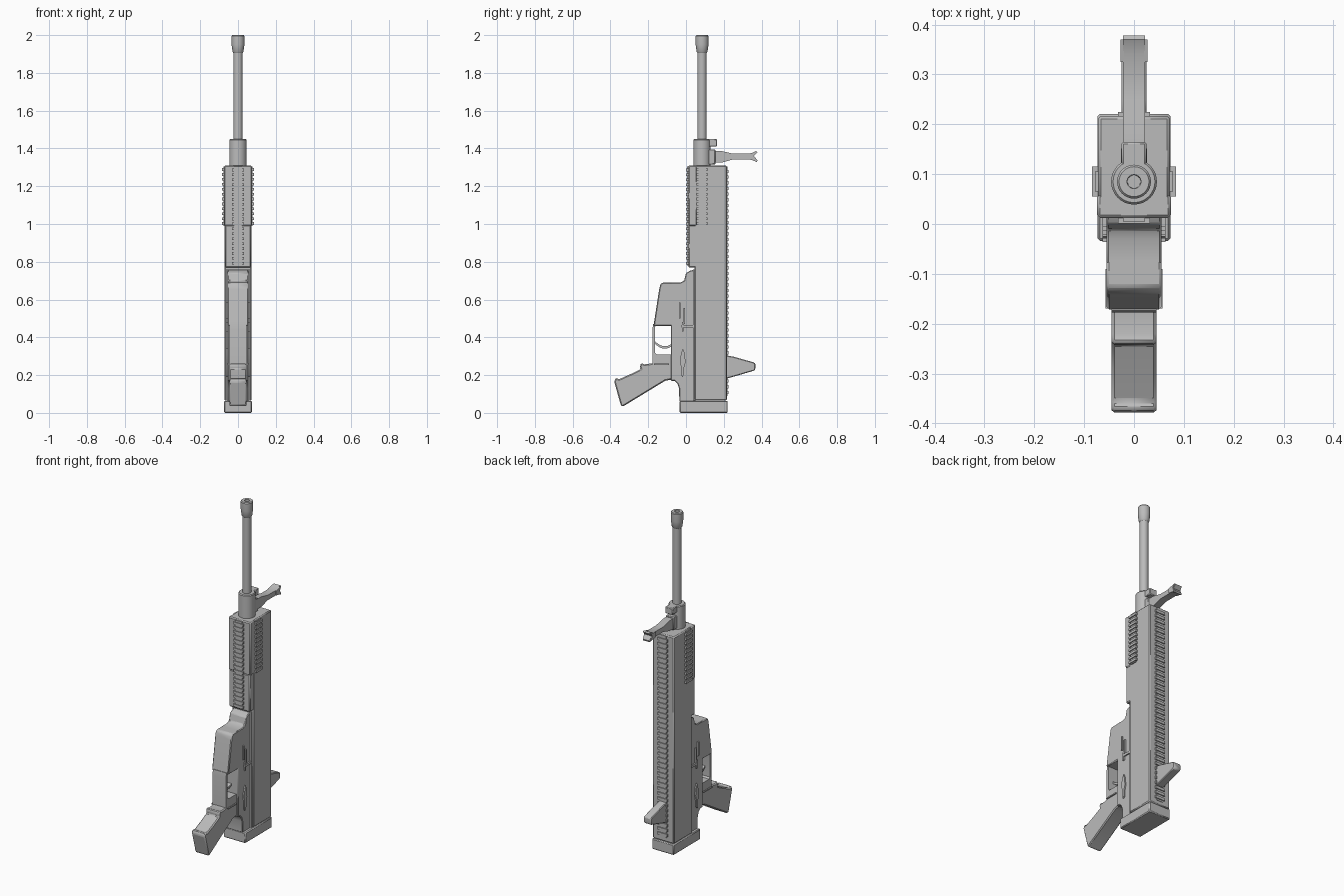
import bpy, math

if "Cube" in bpy.data.objects:
    bpy.data.objects.remove(bpy.data.objects["Cube"])

mat = bpy.data.materials.new("mid grey")
mat.diffuse_color = (0.5, 0.5, 0.5, 1)
mat.use_nodes = True
mat.node_tree.nodes["Principled BSDF"].inputs["Base Color"].default_value = mat.diffuse_color


def finish(ob, bevel=0.0, smooth=True):
    ob.data.materials.append(mat)
    if bevel:
        m = ob.modifiers.new("edge bevel", 'BEVEL')
        m.width, m.segments, m.limit_method = bevel, 1, 'ANGLE'
    if smooth:
        bpy.ops.object.select_all(action='DESELECT')
        ob.select_set(True)
        bpy.context.view_layer.objects.active = ob
        bpy.ops.object.shade_smooth_by_angle(angle=math.radians(35))
    return ob


def mesh(name, verts, faces, **kw):
    me = bpy.data.meshes.new(name)
    me.from_pydata(verts, [], faces)
    ob = bpy.data.objects.new(name, me)
    bpy.context.collection.objects.link(ob)
    return finish(ob, **kw)


def profile(name, pts, x0, x1, **kw):
    """Extrude a side outline of (y, z) points from x0 to x1."""
    if sum(a[0] * b[1] - b[0] * a[1] for a, b in zip(pts, pts[1:] + pts[:1])) < 0:
        pts = pts[::-1]
    n = len(pts)
    verts = [(x0, *p) for p in pts] + [(x1, *p) for p in pts]
    faces = [tuple(reversed(range(n))), tuple(range(n, 2 * n))]
    faces += [(i, (i + 1) % n, (i + 1) % n + n, i + n) for i in range(n)]
    return mesh(name, verts, faces, **kw)


def box(name, x, y, z, **kw):
    return profile(name, [(y[0], z[0]), (y[1], z[0]), (y[1], z[1]), (y[0], z[1])], *x, **kw)


def lathe(name, rings, cy, n=32):
    """Revolve (radius, z) rings about a vertical axis at y = cy."""
    verts = [(r * math.cos(2 * math.pi * i / n), cy + r * math.sin(2 * math.pi * i / n), z)
             for r, z in rings for i in range(n)]
    faces = [(k * n + i, k * n + (i + 1) % n, (k + 1) * n + (i + 1) % n, (k + 1) * n + i)
             for k in range(len(rings) - 1) for i in range(n)]
    faces += [tuple(reversed(range(n))), tuple(range((len(rings) - 1) * n, len(rings) * n))]
    return mesh(name, verts, faces)


def teeth(name, x, y, z0, z1, pitch):
    """Row of rail teeth as one object."""
    verts, faces = [], []
    for k in range(round((z1 - z0) / pitch)):
        a, b, o = z0 + k * pitch, z0 + (k + 0.55) * pitch, len(verts)
        verts += [(i, j, h) for i in x for j in y for h in (a, b)]
        faces += [tuple(o + v for v in f) for f in
                  ((0, 1, 3, 2), (4, 6, 7, 5), (0, 4, 5, 1), (2, 3, 7, 6), (0, 2, 6, 4), (1, 5, 7, 3))]
    mesh(name, verts, faces, smooth=False)


# Long housing, handguard and butt
box("housing", (-.072, .072), (.045, .217), (.065, 1.31), bevel=.006)
box("upper_handguard", (-.074, .074), (.012, .06), (.99, 1.31), bevel=.006)
box("lower_handguard", (-.070, .070), (.012, .066), (.77, .995), bevel=.006)
box("butt_plate", (-.073, .073), (-.034, .221), (0, .064), bevel=.005)

# Rails with teeth on front, back and both sides
box("front_rail", (-.022, .022), (.005, .02), (.78, 1.305), smooth=False)
teeth("front_rail_teeth", (-.032, .032), (.001, .014), .785, 1.305, .026)
box("back_rail", (-.022, .022), (.21, .2195), (.09, 1.305), smooth=False)
teeth("back_rail_teeth", (-.032, .032), (.214, .225), .1, 1.3, .03)
for s, side in ((1, "right"), (-1, "left")):
    xs = sorted((s * .07, s * .078))
    box(side + "_rail", xs, (.065, .105), (.99, 1.305), smooth=False)
    teeth(side + "_rail_teeth", sorted((s * .072, s * .084)), (.055, .115), .995, 1.305, .026)

# Barrel, collar and muzzle with a bore
lathe("barrel_collar", [(.046, 1.30), (.046, 1.445), (.042, 1.45)], .085)
lathe("barrel", [(.024, 1.44), (.024, 1.92)], .085)
lathe("muzzle", [(.024, 1.905), (.029, 1.912), (.034, 1.95), (.034, 1.995), (.030, 2.0),
                 (.014, 2.0), (.013, 1.96)], .085)

# Front sight: block on the collar and a forked arm
box("front_sight_block", (-.025, .025), (.11, .165), (1.41, 1.45), bevel=.004)
box("front_sight_base", (-.026, .026), (.10, .155), (1.315, 1.395), bevel=.004)
profile("front_sight_arm", [(.14, 1.325), (.19, 1.325), (.25, 1.342), (.34, 1.342), (.375, 1.328),
                            (.378, 1.337), (.36, 1.36), (.378, 1.38), (.37, 1.386), (.34, 1.372),
                            (.25, 1.372), (.19, 1.386), (.14, 1.386)], -.022, .022)
for s, side in ((1, "right"), (-1, "left")):
    profile(side + "_sight_ear", [(.325, 1.343), (.37, 1.335), (.36, 1.36), (.37, 1.38), (.325, 1.371)],
            *sorted((s * .02, s * .027)))

# Rear sight wedge
profile("rear_sight", [(.21, .18), (.235, .187), (.362, .224), (.367, .232), (.367, .262),
                       (.357, .268), (.25, .298), (.21, .305)], -.025, .025, bevel=.004)

# Lower receiver behind the trigger
profile("lower_receiver", [(.05, .76), (.02, .752), (0, .74), (-.01, .70), (-.03, .69), (-.08, .69),
                           (-.08, .17), (-.06, .17), (-.045, .155), (-.037, .13), (-.035, .06),
                           (.05, .06)], -.055, .055, bevel=.004)
box("receiver_seam", (-.063, .063), (.036, .05), (.065, .76), smooth=False)

# Magazine well, trigger guard and trigger
profile("magazine_well", [(-.07, .69), (-.125, .69), (-.136, .68), (-.142, .655), (-.172, .46),
                          (-.07, .46)], -.055, .055, bevel=.005)
profile("trigger_guard", [(-.16, .47), (-.174, .47), (-.178, .44), (-.178, .25), (-.07, .25),
                          (-.07, .308), (-.155, .308), (-.164, .317), (-.164, .45)], -.045, .045)
arc = [(-.075 - .088 * t / 8, .352 - .018 * math.sin(math.pi * t / 8) + .012 * t / 8) for t in range(9)]
profile("trigger", arc + [(y, z + .013) for y, z in reversed(arc)], -.012, .012)

# Slanted hand grip
profile("grip", [(-.07, .262), (-.18, .262), (-.22, .257), (-.238, .264), (-.244, .245), (-.24, .232),
                 (-.29, .207), (-.355, .178), (-.372, .186), (-.38, .165), (-.345, .04), (-.335, .033),
                 (-.11, .17), (-.085, .175), (-.06, .175), (-.06, .262)],
        -.045, .045, bevel=.006)

# Raised controls mirrored on both sides
for s, side in ((1, "right"), (-1, "left")):
    xs = sorted((s * .05, s * .063))
    profile(side + "_selector", [(-.02, .19), (-.012, .2), (-.01, .24), (-.002, .27), (-.008, .32),
                                 (-.016, .34), (-.024, .32), (-.033, .28), (-.026, .24), (-.026, .2)], *xs)
    box(side + "_bolt_release", xs, (-.036, -.028), (.5, .585), smooth=False)
    box(side + "_bolt_bar", xs, (-.014, -.004), (.47, .555), smooth=False)
    box(side + "_catch", xs, (-.025, .04), (.452, .466), smooth=False)
    box(side + "_catch_stem", xs, (-.022, -.012), (.43, .48), smooth=False)
    box(side + "_grip_seam", sorted((s * .05, s * .057)), (-.17, -.09), (.254, .261), smooth=False)
